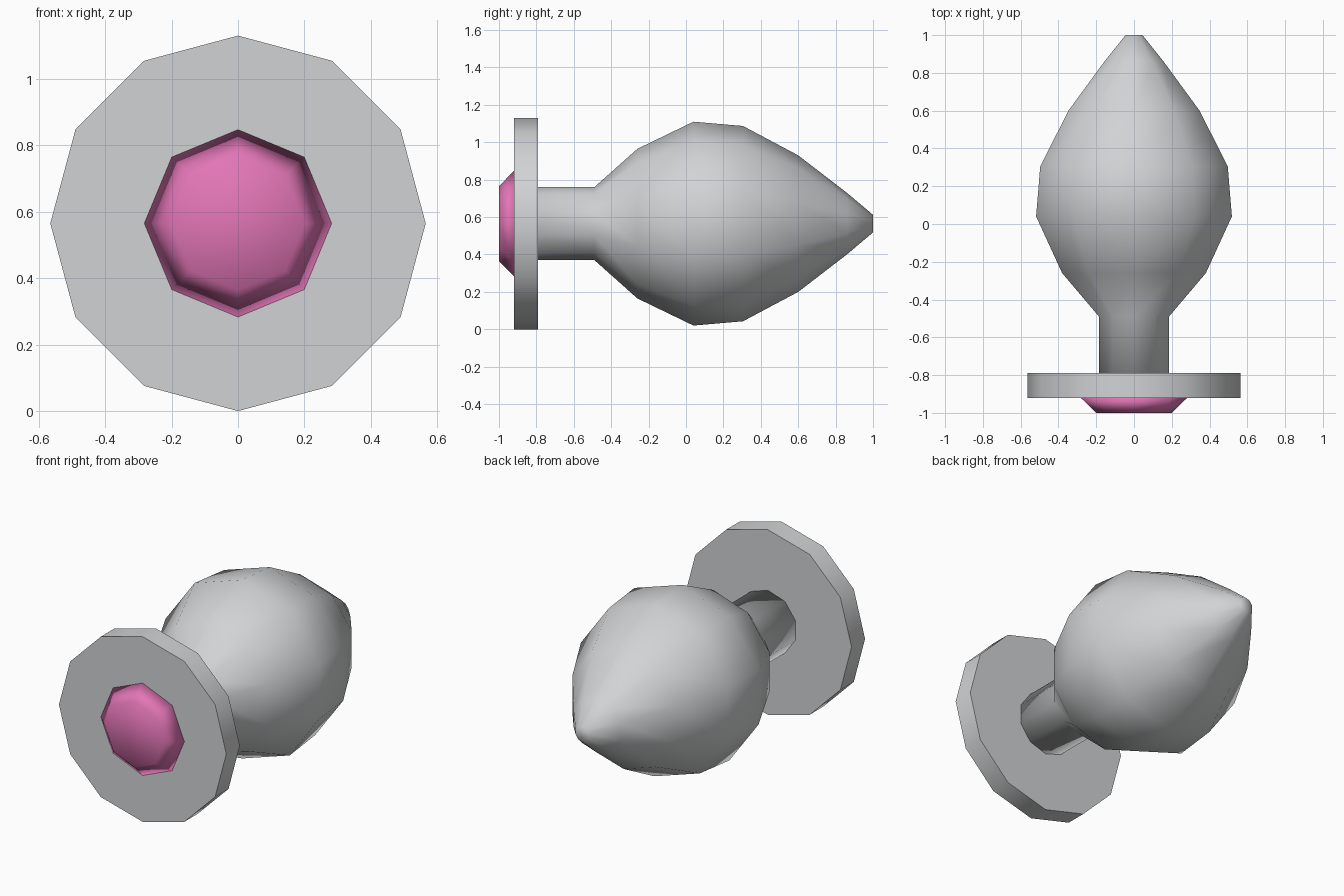
import bpy, bmesh, math

if "Cube" in bpy.data.objects:
    bpy.data.objects.remove(bpy.data.objects["Cube"])

AXIS_Z = 0.565  # height of the horizontal turning axis


def material(name, rgb):
    m = bpy.data.materials.new(name)
    m.diffuse_color = (*rgb, 1.0)
    m.use_nodes = True
    m.node_tree.nodes["Principled BSDF"].inputs["Base Color"].default_value = m.diffuse_color
    return m


def lathe(name, profile, sides, mat, sharp_angle=math.pi):
    """Turn (y, radius) points around the y axis, with a corner at the top and closed ends."""
    bm = bmesh.new()
    rings = []
    for y, r in profile:
        ring = []
        for i in range(sides):
            a = 2 * math.pi * i / sides
            ring.append(bm.verts.new((r * math.sin(a), y, AXIS_Z + r * math.cos(a))))
        rings.append(ring)
    for a, b in zip(rings, rings[1:]):
        for i in range(sides):
            j = (i + 1) % sides
            bm.faces.new((a[i], a[j], b[j], b[i]))
    bm.faces.new(rings[0])
    bm.faces.new(rings[-1])
    bmesh.ops.recalc_face_normals(bm, faces=bm.faces)
    for f in bm.faces:
        f.smooth = True
    for e in bm.edges:
        e.smooth = e.calc_face_angle(0) < sharp_angle
    mesh = bpy.data.meshes.new(name)
    bm.to_mesh(mesh)
    bm.free()
    mesh.materials.append(mat)
    obj = bpy.data.objects.new(name, mesh)
    bpy.context.collection.objects.link(obj)
    return obj


metal = material("grey metal", (0.64, 0.65, 0.66))
pink = material("pink gem", (0.76, 0.18, 0.47))

# Neck and tapered bulb in one turned piece
lathe("bulb_and_neck", [(-0.79, 0.195), (-0.49, 0.195), (-0.26, 0.40), (0.04, 0.545),
                        (0.305, 0.522), (0.60, 0.365), (0.86, 0.165), (1.0, 0.047)], 10, metal)

# Flat round base with a crisp rim
lathe("base_disc", [(-0.92, 0.565), (-0.79, 0.565)], 12, metal, math.radians(40))

# Bevelled gem set on the base
lathe("gem", [(-1.0, 0.20), (-0.92, 0.282)], 8, pink)
